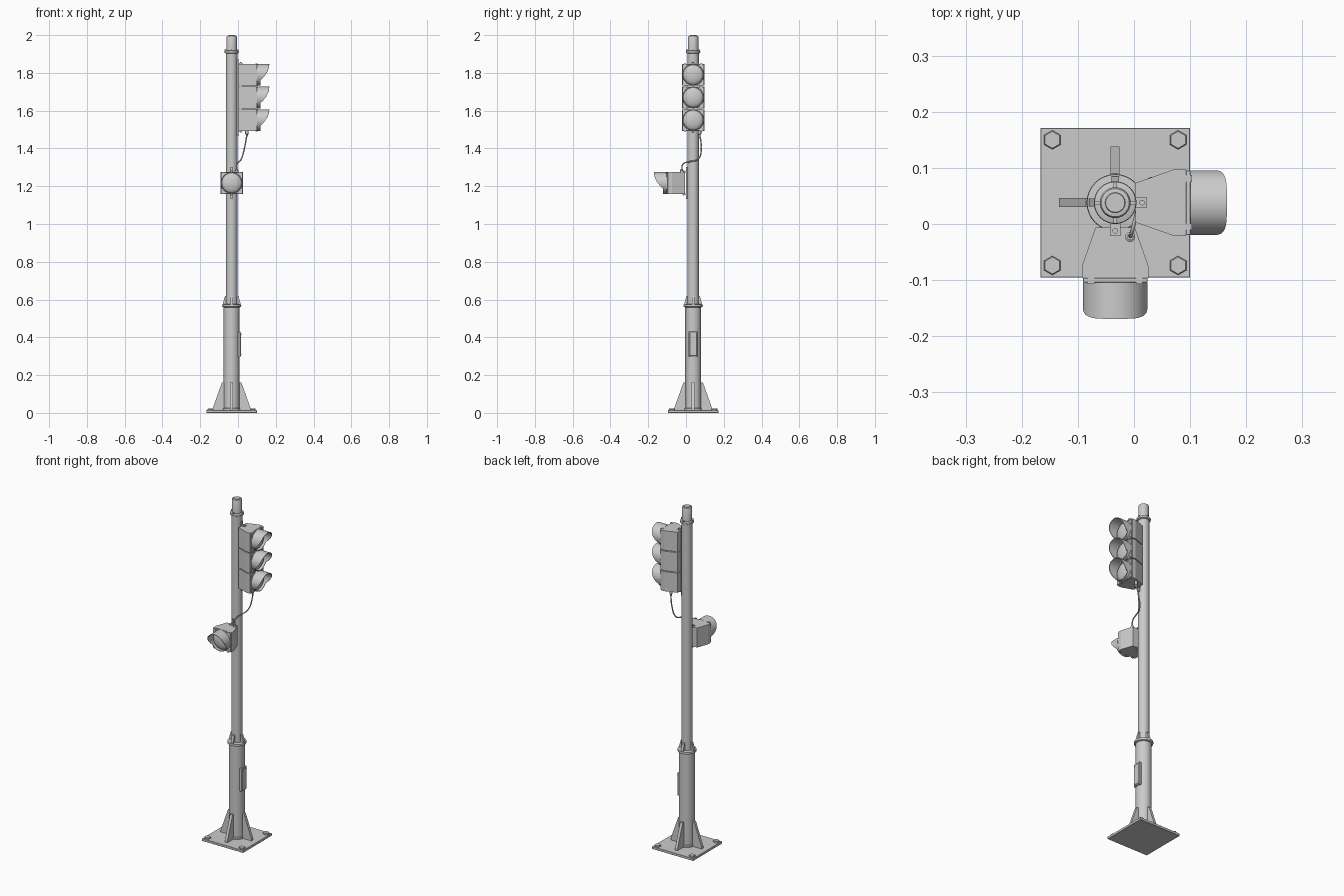
import bpy, bmesh, math
from mathutils import Matrix, Vector

if "Cube" in bpy.data.objects:
    bpy.data.objects.remove(bpy.data.objects["Cube"])

POLE = Matrix.Translation((-0.0335, 0.038, 0))


def turn(deg):
    return POLE @ Matrix.Rotation(math.radians(deg), 4, 'Z')


def finish(name, bm, mat=POLE, smooth=False):
    bmesh.ops.recalc_face_normals(bm, faces=bm.faces)
    me = bpy.data.meshes.new(name)
    bm.to_mesh(me)
    bm.free()
    me.transform(mat)
    ob = bpy.data.objects.new(name, me)
    bpy.context.collection.objects.link(ob)
    if smooth:
        bpy.ops.object.select_all(action='DESELECT')
        ob.select_set(True)
        bpy.context.view_layer.objects.active = ob
        bpy.ops.object.shade_smooth_by_angle(angle=math.radians(35))
    return ob


def box(name, lo, hi, mat=POLE, bevel=0):
    bm = bmesh.new()
    lo, hi = Vector(lo), Vector(hi)
    bmesh.ops.create_cube(bm, size=1, matrix=Matrix.Translation((lo + hi) / 2) @ Matrix.Diagonal((*(hi - lo), 1)))
    if bevel:
        bmesh.ops.bevel(bm, geom=bm.edges[:], offset=bevel, segments=1, affect='EDGES')
    return finish(name, bm, mat)


def prism(name, pts, shift, mat=POLE):
    bm = bmesh.new()
    f = bm.faces.new([bm.verts.new(p) for p in pts])
    r = bmesh.ops.extrude_face_region(bm, geom=[f])
    bmesh.ops.translate(bm, vec=shift, verts=[v for v in r['geom'] if isinstance(v, bmesh.types.BMVert)])
    return finish(name, bm, mat)


def lathe(name, prof, mat=POLE, n=32):
    # profile of (radius, height) spun round z and capped
    bm = bmesh.new()
    rings = [[bm.verts.new((r * math.cos(2 * math.pi * i / n), r * math.sin(2 * math.pi * i / n), z))
              for i in range(n)] for r, z in prof]
    for a, b in zip(rings, rings[1:]):
        for i in range(n):
            bm.faces.new((a[i], a[(i + 1) % n], b[(i + 1) % n], b[i]))
    bm.faces.new(rings[0])
    bm.faces.new(rings[-1])
    return finish(name, bm, mat, n > 8)


def gusset(name, r0, r_top, r_bot, z0, lip, z1, w, mat):
    pts = [(r0, z0), (r_bot, z0), (r_bot, z0 + lip), (r_top, z1), (r0, z1)]
    prism(name, [(x, -w / 2, z) for x, z in pts], (0, w, 0), mat)


# base plate and bolts
box("base_plate", (-.1335, -.1335, 0), (.1335, .1335, .014), bevel=.001)
for sx in (-1, 1):
    for sy in (-1, 1):
        lathe("anchor_bolt", [(.017, .013), (.017, .021), (.015, .023)],
              POLE @ Matrix.Translation((sx * .112, sy * .112, 0)) @ Matrix.Rotation(math.pi / 6, 4, 'Z'), 6)

# pole sections
lathe("lower_pole", [(.046, .012), (.046, .022), (.042, .026), (.042, .56)])
lathe("pole_collar", [(.042, .558), (.05, .562), (.051, .568), (.05, .574), (.03, .576)])
lathe("upper_pole", [(.03, .56), (.03, 1.912)])
lathe("cap_ring", [(.03, 1.902), (.037, 1.906), (.038, 1.911), (.037, 1.916), (.028, 1.919)])
lathe("pole_cap", [(.0275, 1.91), (.0275, 1.991), (.025, 1.996), (.018, 1.997), (.017, 2), (.004, 2)])
for a in (0, 90, 180, 270):
    gusset("base_gusset", .035, .052, .1, .013, .012, .16, .016, turn(a))
    gusset("collar_gusset", .025, .035, .047, .573, .006, .62, .014, turn(a))
    box("cap_set_screw", (.026, -.003, 1.917), (.037, .003, 1.924), turn(a))

# access door with screws
box("access_door", (.03, -.024, .295), (.047, .024, .43), bevel=.002)
box("access_door_panel", (.04, -.019, .302), (.05, .019, .423), bevel=.001)
for y in (-.014, .014):
    for z in (.309, .416):
        lathe("door_screw", [(.003, 0), (.003, .003)],
              POLE @ Matrix.Translation((.049, y, z)) @ Matrix.Rotation(math.pi / 2, 4, 'Y'), 8)


def visor(mat):
    # hood whose length depends on the height round the ring
    bm = bmesh.new()
    n, k = 48, 5
    shells = []
    for R in (.0575, .0545):
        g = []
        for i in range(n):
            t = 2 * math.pi * i / n
            s = min(1, max(0, (math.sin(t) + .5) / 1.5))
            L = .018 + .047 * math.sin(s * math.pi / 2) ** .8
            g.append([bm.verts.new((L * j / k, R * math.cos(t), R * math.sin(t))) for j in range(k + 1)])
        shells.append(g)
        for i in range(n):
            a, b = g[i], g[(i + 1) % n]
            for j in range(k):
                bm.faces.new((a[j], a[j + 1], b[j + 1], b[j]))
    o, q = shells
    for i in range(n):
        m = (i + 1) % n
        for j in (0, k):
            bm.faces.new((o[i][j], o[m][j], q[m][j], q[i][j]))
    finish("visor", bm, mat, True)


def lamp(mat):
    # housing tapering to the pole, door, lens and hood, facing local +x
    h = .0575
    plan = [(.036, -.035), (.104, -.059), (.126, -.059), (.126, .059), (.104, .059), (.036, .035)]
    prism("lamp_housing", [(x, y, -h) for x, y in plan], (0, 0, 2 * h), mat)
    box("lamp_door", (.126, -.0575, -h + .001), (.134, .0575, h - .001), mat, .001)
    for y in (-.043, .043):
        for z in (-.054, .054):
            box("door_latch", (.125, y - .006, z - .005), (.137, y + .006, z + .005), mat)
    lens = [(.053 * math.cos(a), .02 * math.sin(a)) for a in [i * math.pi / 16.5 for i in range(9)]]
    lathe("lens", lens, mat @ Matrix.Translation((.133, 0, 0)) @ Matrix.Rotation(math.pi / 2, 4, 'Y'))
    visor(mat @ Matrix.Translation((.134, 0, 0)))


def mount(mat, z0, z1):
    # rail on the pole with a bolted tab above and below the head
    box("mount_rail", (.027, -.005, z0 - .025), (.036, .005, z1 + .025), mat)
    for z, s in ((z0, -1), (z1, 1)):
        box("mount_tab", (.03, -.009, z - .003), (.057, .009, z + .003), mat)
        lathe("mount_bolt", [(.005, -.006), (.005, .006)], mat @ Matrix.Translation((.048, 0, z + s * .002)), 12)


# three-lamp head facing right
right = turn(0)
for z in (1.79, 1.67, 1.55):
    lamp(right @ Matrix.Translation((0, 0, z)))
box("head_joint", (.04, -.033, 1.5), (.122, .033, 1.84), right)
mount(right, 1.4915, 1.8485)

# single lamp head facing front
front = turn(-90) @ Matrix.Translation((.008, 0, 0))
lamp(front @ Matrix.Translation((0, 0, 1.217)))
mount(front @ Matrix.Translation((-.006, 0, 0)), 1.1585, 1.2755)

# cable between the heads with a gland at each end
for p in ((.047, .072, 1.48), (-.007, -.023, 1.28)):
    lathe("cable_gland", [(.009, -.012), (.009, .004), (.006, .006), (.006, .012)] if p[2] < 1.4 else
          [(.005, -.018), (.006, -.006), (.009, -.004), (.009, .016)], Matrix.Translation(p), 12)
cu = bpy.data.curves.new("cable", 'CURVE')
cu.dimensions = '3D'
cu.bevel_depth = .0035
cu.bevel_resolution = 2
sp = cu.splines.new('BEZIER')
path = [(.047, .072, 1.475), (.037, .08, 1.415), (.018, .066, 1.345), (.005, .02, 1.33), (-.004, -.015, 1.318), (-.007, -.023, 1.28)]
sp.bezier_points.add(len(path) - 1)
for b, p in zip(sp.bezier_points, path):
    b.co = p
    b.handle_left_type = b.handle_right_type = 'AUTO'
bpy.context.collection.objects.link(bpy.data.objects.new("cable", cu))
